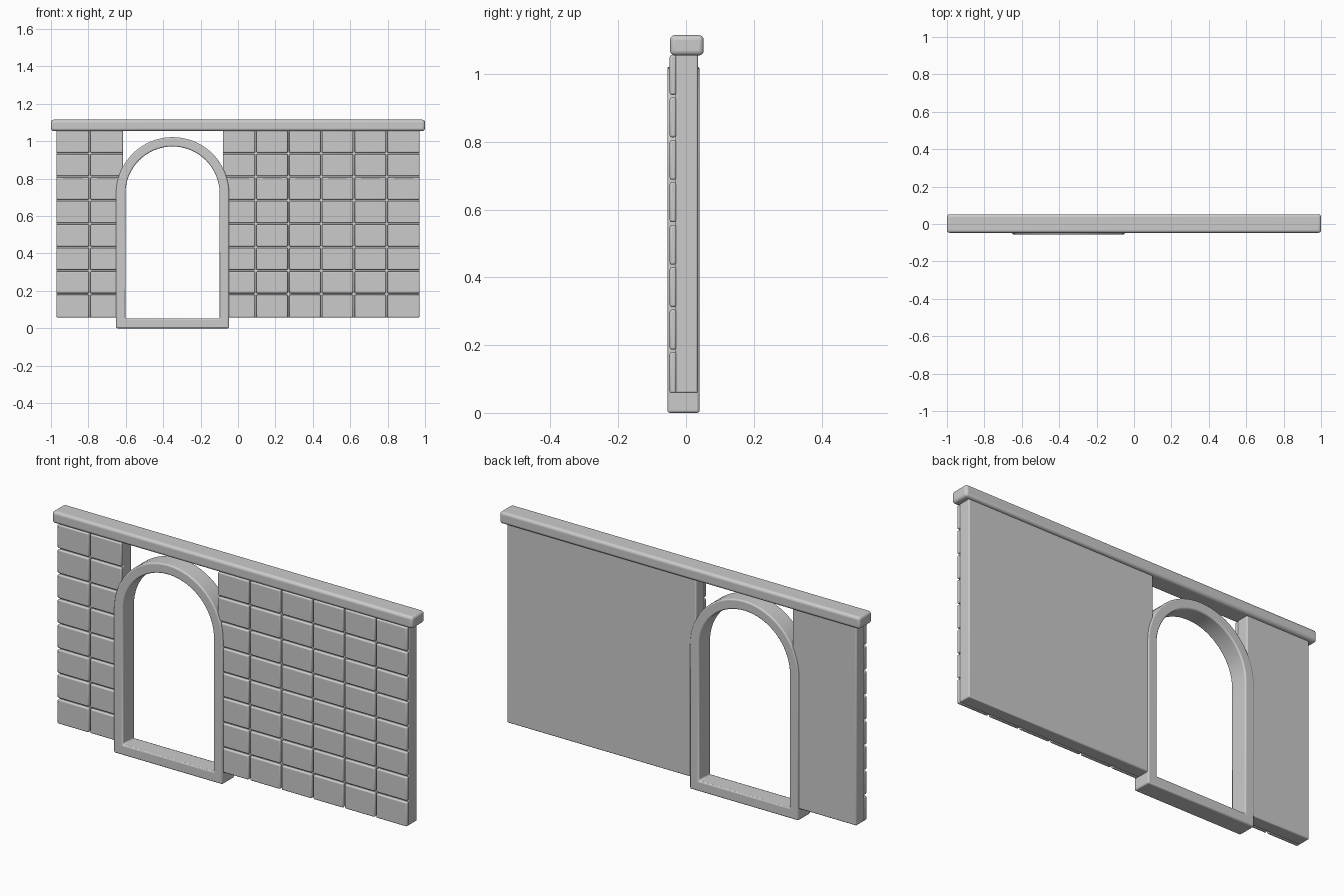
import bpy
import bmesh
from math import pi, cos, sin, radians

cube = bpy.data.objects.get("Cube")
if cube:
    bpy.data.objects.remove(cube, do_unlink=True)

grey = bpy.data.materials.new("stone grey")
grey.use_nodes = True
COLOUR = (0.6, 0.6, 0.6, 1)
grey.diffuse_color = COLOUR
grey.node_tree.nodes["Principled BSDF"].inputs["Base Color"].default_value = COLOUR


def finish(name, bm, bevel, segments=3):
    """Turn a bmesh into a bevelled, smooth-shaded object."""
    bmesh.ops.recalc_face_normals(bm, faces=bm.faces)
    mesh = bpy.data.meshes.new(name)
    bm.to_mesh(mesh)
    bm.free()
    mesh.materials.append(grey)
    obj = bpy.data.objects.new(name, mesh)
    bpy.context.collection.objects.link(obj)
    mod = obj.modifiers.new("Bevel", "BEVEL")
    mod.width = bevel
    mod.segments = segments
    mod.limit_method = "ANGLE"
    mod.angle_limit = radians(40)
    bpy.ops.object.select_all(action="DESELECT")
    obj.select_set(True)
    bpy.context.view_layer.objects.active = obj
    bpy.ops.object.shade_smooth_by_angle(angle=radians(35))
    return obj


def add_box(bm, x, y, z):
    """Add a box given its (low, high) range on each axis."""
    verts = bmesh.ops.create_cube(bm, size=1)["verts"]
    for v in verts:
        for i, (low, high) in enumerate((x, y, z)):
            v.co[i] = low if v.co[i] < 0 else high


BOTTOM, TOP, ROWS, GAP = 0.058, 1.06, 8, 0.004


def wall_section(side, x0, x1, columns):
    # Plain backing slab
    bm = bmesh.new()
    add_box(bm, (x0, x1), (-0.031, 0.035), (BOTTOM, TOP))
    finish(side + "_wall", bm, 0.006)
    # Grid of raised bricks on the front
    bm = bmesh.new()
    w, h = (x1 - x0) / columns, (TOP - BOTTOM) / ROWS
    for c in range(columns):
        for r in range(ROWS):
            x, z = x0 + c * w, BOTTOM + r * h
            left = x + (GAP if c else 0)
            right = x + w - (GAP if c < columns - 1 else 0)
            add_box(bm, (left, right), (-0.048, -0.029),
                    (z + (GAP if r else 0), z + h - GAP))
    finish(side + "_bricks", bm, 0.006)


wall_section("right", -0.97, -0.615, 2)
wall_section("left", -0.08, 0.97, 6)

# Coping along the top
bm = bmesh.new()
add_box(bm, (-1, 1), (-0.047, 0.052), (1.055, 1.115))
finish("coping", bm, 0.014, 4)

# Arched door frame with a sill
CENTRE, SPRING, STEPS = -0.35, 0.72, 32


def arch(half_width, base):
    points = [(CENTRE + half_width, base)]
    for i in range(STEPS + 1):
        a = pi * i / STEPS
        points.append((CENTRE + half_width * cos(a), SPRING + half_width * sin(a)))
    return points + [(CENTRE - half_width, base)]


bm = bmesh.new()
loops = [[bm.verts.new((x, y, z)) for x, z in arch(half, base)]
         for half, base, y in ((0.302, 0, -0.055), (0.252, 0.052, -0.055),
                               (0.252, 0.052, 0.04), (0.302, 0, 0.04))]
count = len(loops[0])
for k in range(4):
    a, b = loops[k], loops[(k + 1) % 4]
    for i in range(count):
        j = (i + 1) % count
        bm.faces.new((a[i], a[j], b[j], b[i]))
finish("arched_door_frame", bm, 0.007)
